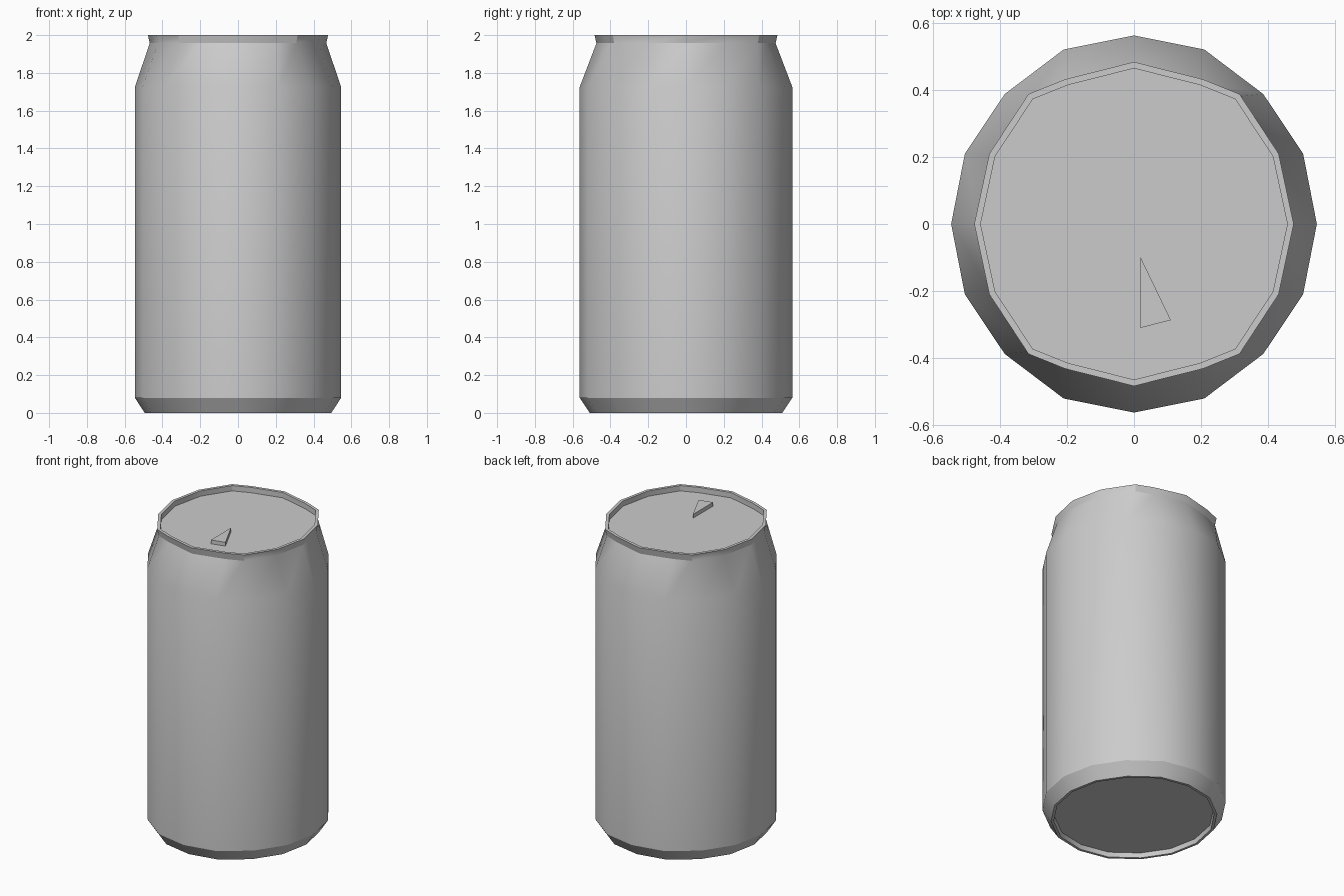
import bpy, bmesh, math

if "Cube" in bpy.data.objects:
    bpy.data.objects.remove(bpy.data.objects["Cube"])

# quarter outlines from +x round to +y: sixteen-sided, slightly oval
BODY = [(0.546, 0), (0.505, 0.21), (0.386, 0.388), (0.21, 0.521), (0, 0.563)]
RIM = [(0.477, 0), (0.432, 0.21), (0.315, 0.388), (0.206, 0.432), (0, 0.484)]


def ring(quarter, scale):
    """Mirror a quarter outline into a full closed loop."""
    right = quarter[:-1]
    top = [quarter[-1]]
    half = right + top + [(-x, y) for x, y in reversed(right)]
    full = half + [(x, -y) for x, y in reversed(half[1:-1])]
    return [(x * scale, y * scale) for x, y in full]


def finish(bm, name, smooth):
    bmesh.ops.recalc_face_normals(bm, faces=bm.faces)
    mesh = bpy.data.meshes.new(name)
    bm.to_mesh(mesh)
    bm.free()
    obj = bpy.data.objects.new(name, mesh)
    bpy.context.collection.objects.link(obj)
    if smooth:
        bpy.ops.object.select_all(action='DESELECT')
        obj.select_set(True)
        bpy.context.view_layer.objects.active = obj
        bpy.ops.object.shade_smooth_by_angle(angle=math.radians(30))
    return obj


# can shell: recessed base, foot, wall, neck, rim and recessed lid
levels = [(BODY, 0.865, 0.03), (BODY, 0.875, 0.0), (BODY, 0.905, 0.0),
          (BODY, 1.0, 0.08), (BODY, 1.0, 1.725), (RIM, 0.98, 1.957),
          (RIM, 1.0, 2.0), (RIM, 0.96, 2.0), (RIM, 0.96, 1.965)]
bm = bmesh.new()
loops = [[bm.verts.new((x, y, z)) for x, y in ring(q, s)] for q, s, z in levels]
for a, b in zip(loops, loops[1:]):
    n = len(a)
    for i in range(n):
        j = (i + 1) % n
        bm.faces.new((a[i], a[j], b[j], b[i]))
bm.faces.new(loops[0][::-1])
bm.faces.new(loops[-1])
finish(bm, "can_shell", True)

# small raised wedge on the lid
bm = bmesh.new()
outline = [(0.02, -0.10), (0.02, -0.31), (0.11, -0.287)]
face = bm.faces.new([bm.verts.new((x, y, 1.962)) for x, y in outline])
top = bmesh.ops.extrude_face_region(bm, geom=[face])["geom"]
bmesh.ops.translate(bm, vec=(0, 0, 0.028),
                    verts=[v for v in top if isinstance(v, bmesh.types.BMVert)])
finish(bm, "lid_opening_wedge", False)
